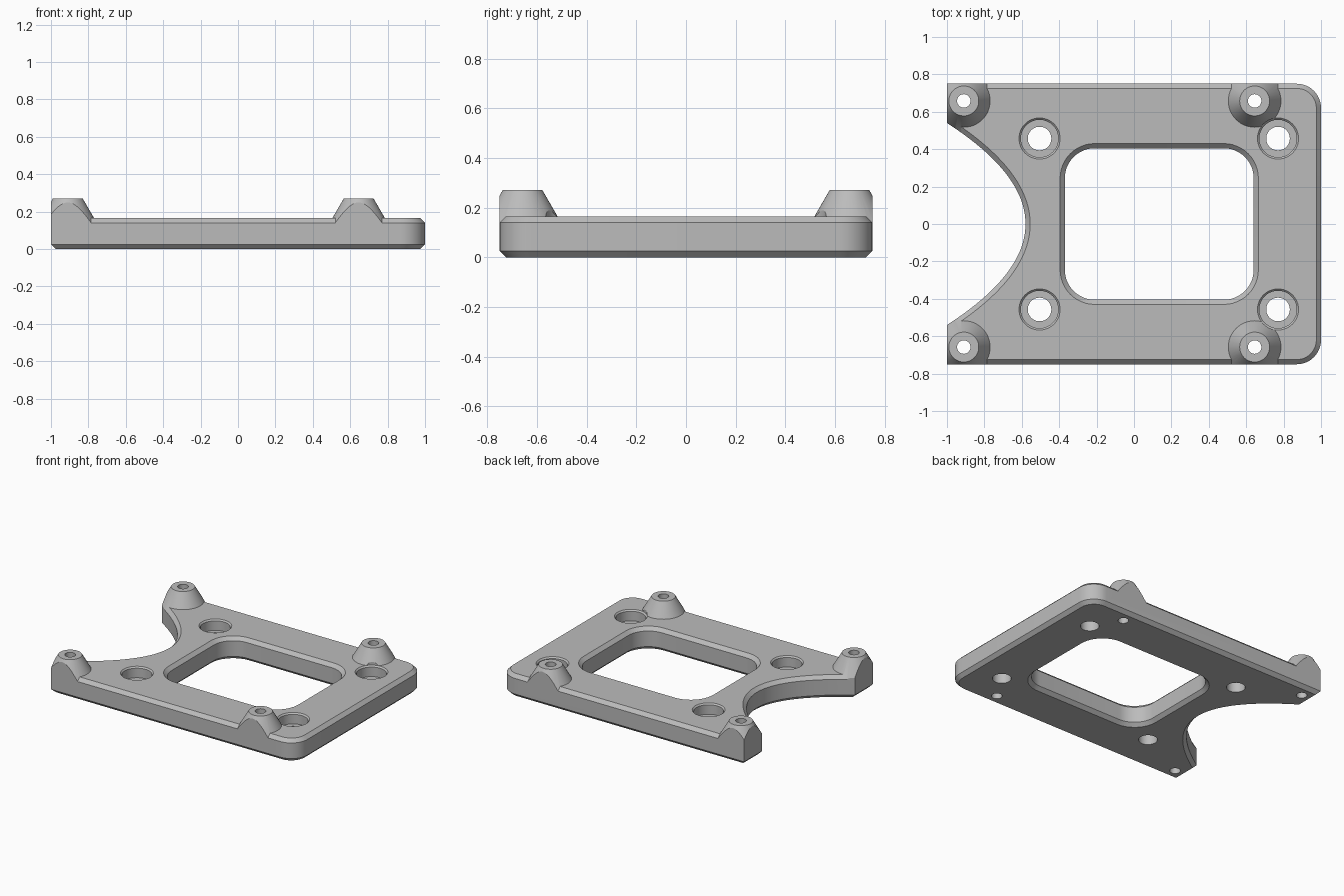
import bpy
import bmesh
from math import sin, cos, pi, radians
from mathutils import Vector

cube = bpy.data.objects.get("Cube")
if cube:
    bpy.data.objects.remove(cube, do_unlink=True)

grey = bpy.data.materials.new("Matte grey")
grey.use_nodes = True
grey.diffuse_color = (0.5, 0.5, 0.5, 1)
grey.node_tree.nodes["Principled BSDF"].inputs["Base Color"].default_value = (0.5, 0.5, 0.5, 1)

TOP, BEVEL = 0.165, 0.025


def arc(cx, cy, r, start, sweep, steps):
    """Points on an arc, angles in degrees."""
    return [Vector((cx + r * cos(radians(start + sweep * i / steps)),
                    cy + r * sin(radians(start + sweep * i / steps))))
            for i in range(steps + 1)]


def circle(c, r, n=48):
    return arc(c[0], c[1], r, 0, 360, n)[:-1]


def offset(loop, d):
    """Move a counter-clockwise loop inward by d with mitred corners."""
    out = []
    for i, p in enumerate(loop):
        a = (p - loop[i - 1]).normalized()
        b = (loop[(i + 1) % len(loop)] - p).normalized()
        na, nb = Vector((-a.y, a.x)), Vector((-b.y, b.x))
        out.append(p + (na + nb) * d / (1 + na.dot(nb)))
    return out


def loft(bm, levels):
    """Closed solid through a stack of (loop, z) levels."""
    rings = [[bm.verts.new((p.x, p.y, z)) for p in loop] for loop, z in levels]
    for low, high in zip(rings, rings[1:]):
        for i in range(len(low)):
            bm.faces.new((low[i - 1], low[i], high[i], high[i - 1]))
    bm.faces.new(rings[0][::-1])
    bm.faces.new(rings[-1])


def solid(name, stacks):
    bm = bmesh.new()
    for levels in stacks:
        loft(bm, levels)
    bmesh.ops.recalc_face_normals(bm, faces=bm.faces)
    mesh = bpy.data.meshes.new(name)
    bm.to_mesh(mesh)
    bm.free()
    mesh.materials.append(grey)
    obj = bpy.data.objects.new(name, mesh)
    bpy.context.collection.objects.link(obj)
    return obj


def combine(target, tool, operation):
    """Apply a boolean and remove the tool object."""
    tool.hide_render = True
    mod = target.modifiers.new(operation.title(), 'BOOLEAN')
    mod.operation, mod.object, mod.solver = operation, tool, 'EXACT'
    bpy.context.view_layer.objects.active = target
    bpy.ops.object.modifier_apply(modifier=mod.name)
    bpy.data.objects.remove(tool, do_unlink=True)


# Plate outline: rounded corners on one end, parabolic bay on the other
W, D, R = 1.0, 0.75, 0.13
BAY_Y, BAY_X, STEPS = 0.54, -0.58, 40
outline = [Vector((-W, -D))]
outline += arc(W - R, -D + R, R, -90, 90, 12)
outline += arc(W - R, D - R, R, 0, 90, 12)
outline += [Vector((-W, D))]
for i in range(STEPS + 1):
    t = 1 - 2 * i / STEPS
    outline.append(Vector((BAY_X - (W + BAY_X) * t * t, BAY_Y * t)))

inner = offset(outline, BEVEL)
plate = solid("mounting_plate", [[(inner, 0), (outline, BEVEL),
                                  (outline, TOP - BEVEL), (inner, TOP)]])

# Conical standoffs, trimmed flush with the plate walls
boss_spots = [(x, y) for x in (-0.91, 0.645) for y in (-0.658, 0.658)]
bosses = solid("standoffs", [[(circle(c, 0.19), 0.08), (circle(c, 0.08), 0.27)]
                             for c in boss_spots])
combine(bosses, solid("trim", [[(outline, 0.05), (outline, 0.4)]]), 'INTERSECT')
combine(plate, bosses, 'UNION')

# Rounded window, bevelled on both faces
x0, x1, y1, r = -0.37, 0.64, 0.405, 0.16
window = []
for cx, cy, start in ((x1 - r, y1 - r, 0), (x0 + r, y1 - r, 90),
                      (x0 + r, r - y1, 180), (x1 - r, r - y1, 270)):
    window += arc(cx, cy, r, start, 90, 12)
wide = offset(window, -BEVEL)
combine(plate, solid("window_cut", [[(wide, -0.1), (wide, 0), (window, BEVEL),
                                     (window, TOP - BEVEL), (wide, TOP), (wide, 0.4)]]),
        'DIFFERENCE')

# Counterbored bolt holes and narrow standoff holes
bore = [(0.063, -0.1), (0.063, 0.085), (0.1, 0.085), (0.1, 0.155), (0.11, TOP), (0.11, 0.4)]
bolt_spots = [(x, y) for x in (-0.505, 0.77) for y in (-0.457, 0.457)]
holes = [[(circle(c, rad), z) for rad, z in bore] for c in bolt_spots]
holes += [[(circle(c, 0.036, 32), -0.1), (circle(c, 0.036, 32), 0.4)] for c in boss_spots]
combine(plate, solid("hole_cut", holes), 'DIFFERENCE')

# Smooth curved walls, crisp edges
bpy.ops.object.select_all(action='DESELECT')
plate.select_set(True)
bpy.context.view_layer.objects.active = plate
bpy.ops.object.shade_smooth_by_angle(angle=pi / 7)
